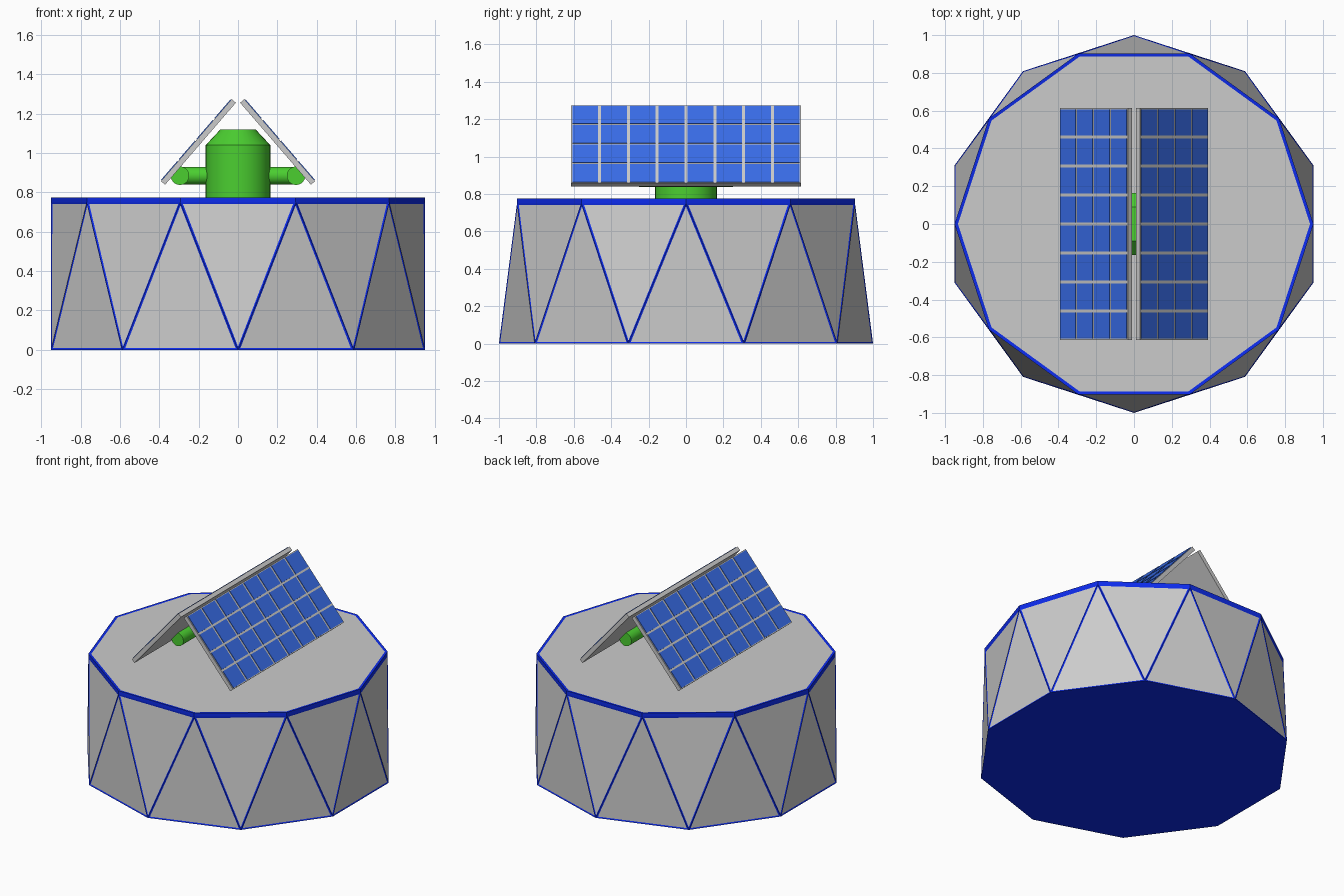
import bpy, bmesh
from math import pi, cos, sin, radians
from mathutils import Matrix, Vector

if "Cube" in bpy.data.objects:
    bpy.data.objects.remove(bpy.data.objects["Cube"])


def material(name, rgb):
    m = bpy.data.materials.new(name)
    m.diffuse_color = (*rgb, 1)
    m.use_nodes = True
    m.node_tree.nodes["Principled BSDF"].inputs["Base Color"].default_value = m.diffuse_color
    return m


GREY = material("grey", (0.8, 0.8, 0.8))
BLUE = material("trim_blue", (0.004, 0.025, 0.85))
CELL = material("cell_blue", (0.04, 0.15, 0.8))
GREEN = material("green", (0.07, 0.62, 0.03))


def finish(bm, name, mats, matrix=None, smooth=False):
    bmesh.ops.recalc_face_normals(bm, faces=bm.faces)
    me = bpy.data.meshes.new(name)
    bm.to_mesh(me)
    bm.free()
    for m in mats:
        me.materials.append(m)
    ob = bpy.data.objects.new(name, me)
    bpy.context.collection.objects.link(ob)
    if matrix is not None:
        ob.matrix_world = matrix
    if smooth:
        bpy.ops.object.select_all(action='DESELECT')
        ob.select_set(True)
        bpy.context.view_layer.objects.active = ob
        bpy.ops.object.shade_smooth_by_angle(angle=radians(30))
    return ob


def ring(bm, n, r, z, offset=0.0):
    return [bm.verts.new((r * cos(offset + 2 * pi * k / n), r * sin(offset + 2 * pi * k / n), z))
            for k in range(n)]


def lathe(name, profile, n, mats, matrix=None, smooth=True):
    bm = bmesh.new()
    rings = [ring(bm, n, r, z) for r, z in profile]
    for a, b in zip(rings, rings[1:]):
        for k in range(n):
            j = (k + 1) % n
            bm.faces.new((a[k], a[j], b[j], b[k]))
    bm.faces.new(rings[0][::-1])
    bm.faces.new(rings[-1])
    return finish(bm, name, mats, matrix, smooth)


def box(bm, size, centre, mat=0):
    m = Matrix.Translation(centre) @ Matrix.Diagonal((*size, 1))
    vs = bmesh.ops.create_cube(bm, size=1, matrix=m)["verts"]
    for f in {f for v in vs for f in v.link_faces}:
        f.material_index = mat


# Ten-sided base: triangles between two offset rings, framed in blue
N = 10
TOP_R, DECK_Z, RIM_Z = 0.95, 0.775, 0.75
bm = bmesh.new()
low = ring(bm, N, 1.0, 0, pi / N)
mid = ring(bm, N, TOP_R, RIM_Z)
high = ring(bm, N, TOP_R, DECK_Z)
tris, blue = [], []
for k in range(N):
    j = (k + 1) % N
    tris.append(bm.faces.new((mid[k], low[k], mid[j])))
    tris.append(bm.faces.new((low[k], low[j], mid[j])))
    blue.append(bm.faces.new((mid[k], mid[j], high[j], high[k])))
blue.append(bm.faces.new(low[::-1]))
deck = bm.faces.new(high)
bmesh.ops.recalc_face_normals(bm, faces=bm.faces)
blue += bmesh.ops.inset_individual(bm, faces=tris, thickness=0.017, depth=-0.003)["faces"]
blue += bmesh.ops.inset_individual(bm, faces=[deck], thickness=0.018, depth=-0.002)["faces"]
for f in blue:
    f.material_index = 1
finish(bm, "base", [GREY, BLUE])

# Green central housing with chamfered top
lathe("central_housing", [(0.165, 0.76), (0.165, 1.04), (0.09, 1.12)], 32, [GREEN])

# Panel supports: one cross arm and two rods running front to back
ARM_Z = 0.885
lathe("cross_arm", [(0.045, -0.3), (0.045, 0.3)], 24, [GREEN],
      Matrix.Translation((0, 0, ARM_Z)) @ Matrix.Rotation(pi / 2, 4, 'Y'))
for side, s in (("left", -1), ("right", 1)):
    lathe(side + "_panel_rod", [(0.047, -0.25), (0.047, 0.25)], 24, [GREEN],
          Matrix.Translation((0.295 * s, 0, ARM_Z)) @ Matrix.Rotation(pi / 2, 4, 'X'))

# Sloping solar panels: grey slab with 4 x 8 raised blue cells
upper, lower = Vector((0.035, 0, 1.277)), Vector((0.395, 0, 0.86))
length, width, thick, raised = (lower - upper).length, 1.23, 0.028, 0.004
d = (lower - upper).normalized()
y = Vector((0, 1, 0))
place = Matrix((d, y, d.cross(y))).transposed().to_4x4()
place.translation = (upper + lower) / 2
for side, turn in (("right", 0), ("left", pi)):
    bm = bmesh.new()
    box(bm, (length, width, thick), (0, 0, -raised - thick / 2))
    pu, pv = length / 4, width / 8
    for i in range(4):
        for j in range(8):
            box(bm, (pu - 0.013, pv - 0.016, 2 * raised),
                ((i - 1.5) * pu, (j - 3.5) * pv, -raised), 1)
    finish(bm, side + "_solar_panel", [GREY, CELL], Matrix.Rotation(turn, 4, 'Z') @ place)
